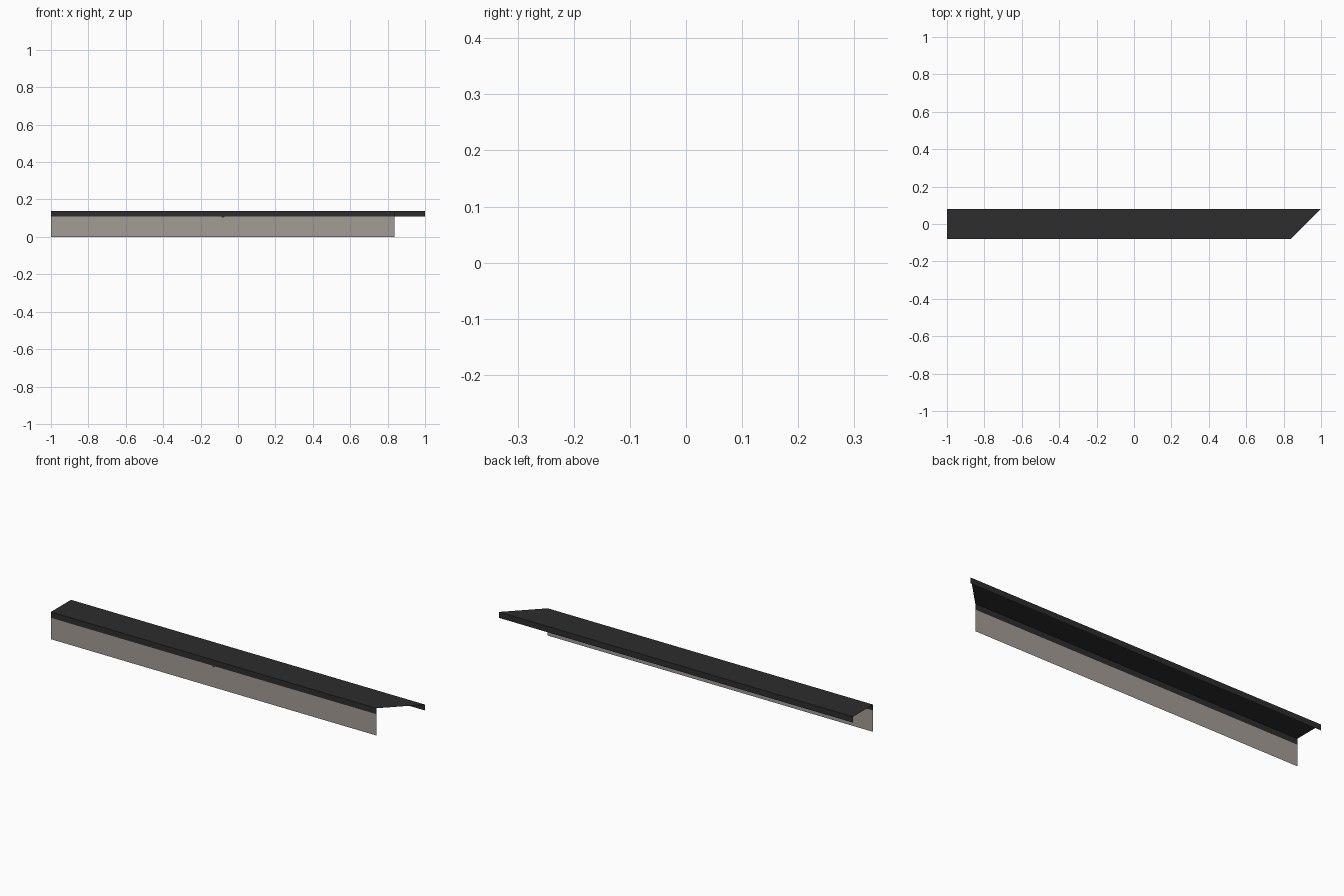
import bpy
import bmesh

if "Cube" in bpy.data.objects:
    bpy.data.objects.remove(bpy.data.objects["Cube"])

HALF = 0.081          # half depth
TOP, LIP = 0.139, 0.109
LEFT = -1.0


def material(name, rgb):
    m = bpy.data.materials.new(name)
    m.diffuse_color = (*rgb, 1.0)
    m.use_nodes = True
    m.node_tree.nodes["Principled BSDF"].inputs["Base Color"].default_value = m.diffuse_color
    return m


dark = material("charcoal metal", (0.026, 0.026, 0.026))
stone = material("warm grey", (0.37, 0.335, 0.30))


def mitre_x(y):
    """Right end is cut at 45 degrees."""
    return 1.0 - (HALF - y)


def sheet(name, profile, mat):
    """Open sheet: a (y, z) profile swept along x to the mitred end."""
    bm = bmesh.new()
    a = [bm.verts.new((LEFT, y, z)) for y, z in profile]
    b = [bm.verts.new((mitre_x(y), y, z)) for y, z in profile]
    for i in range(len(profile) - 1):
        bm.faces.new((a[i], b[i], b[i + 1], a[i + 1]))
    me = bpy.data.meshes.new(name)
    bm.to_mesh(me)
    bm.free()
    me.materials.append(mat)
    ob = bpy.data.objects.new(name, me)
    bpy.context.collection.objects.link(ob)
    return ob


# Grey front wall panel
sheet("front_panel", [(-HALF, 0), (-HALF, LIP)], stone)

# Dark cap: front edge, flat top, back lip
sheet("coping_cap", [(-HALF, LIP), (-HALF, TOP), (HALF, TOP), (HALF, LIP)], dark)

# Tiny nick hanging under the front edge
me = bpy.data.meshes.new("edge_nick")
y = -HALF - 0.0005
me.from_pydata([(-0.09, y, LIP), (-0.08, y, LIP - 0.007), (-0.07, y, LIP)], [], [(0, 1, 2)])
me.materials.append(dark)
bpy.context.collection.objects.link(bpy.data.objects.new("edge_nick", me))
